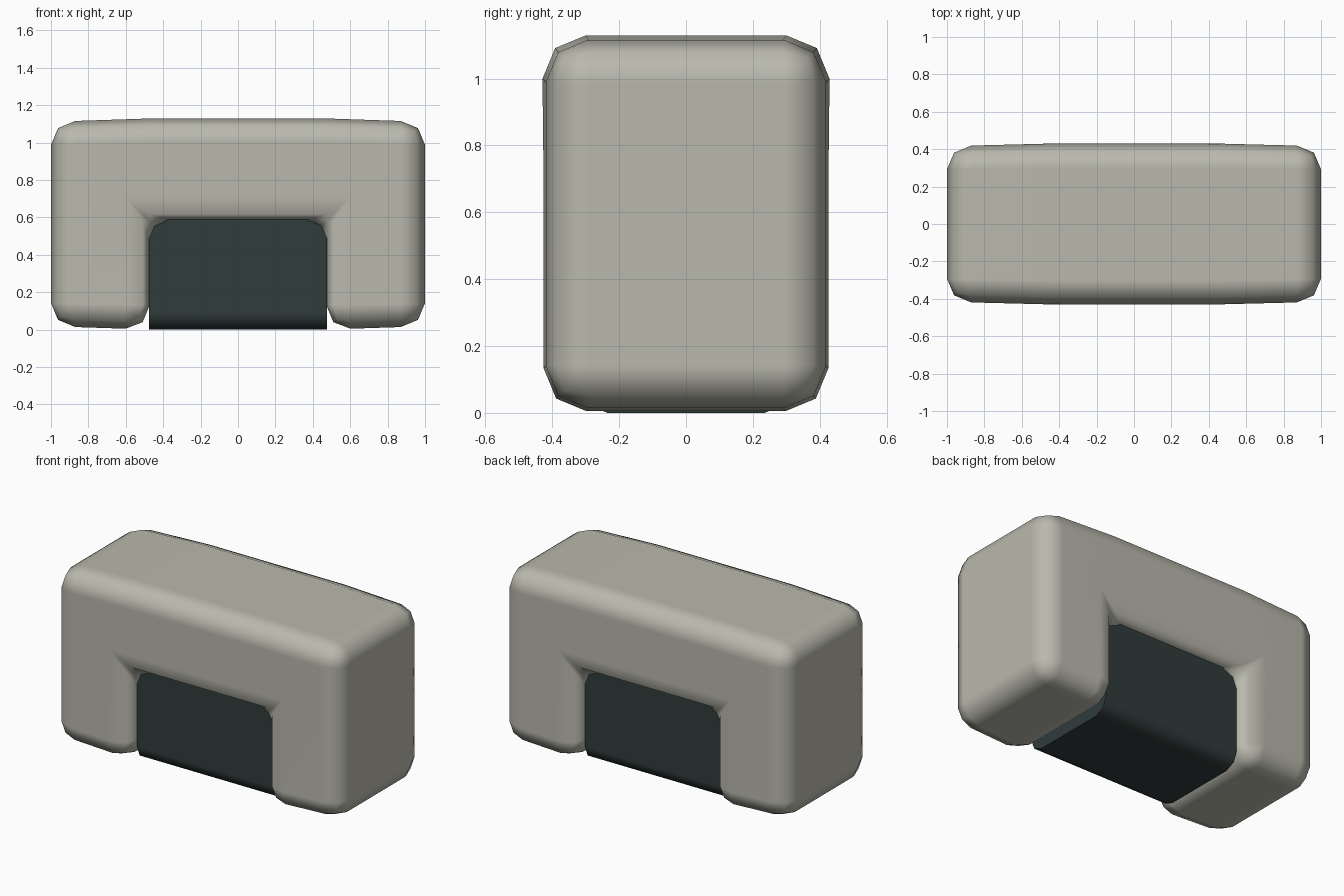
import bpy, bmesh

if "Cube" in bpy.data.objects:
    bpy.data.objects.remove(bpy.data.objects["Cube"])


def material(name, rgb):
    m = bpy.data.materials.new(name)
    m.diffuse_color = (*rgb, 1)
    m.use_nodes = True
    m.node_tree.nodes["Principled BSDF"].inputs["Base Color"].default_value = m.diffuse_color
    return m


STONE = material("warm grey", (0.49, 0.485, 0.42))
DARK = material("dark slate", (0.03, 0.045, 0.044))


def extruded(name, xs, zs, skip, y, mat, rounded, width=0.13, taper=0.0):
    """Grid of cells in x/z, pulled through in y, with chosen edges rounded."""
    bm = bmesh.new()
    verts = {(i, k): bm.verts.new((x, -y, z))
             for i, x in enumerate(xs) for k, z in enumerate(zs)}
    for i in range(len(xs) - 1):
        for k in range(len(zs) - 1):
            if (i, k) not in skip:
                bm.faces.new([verts[c] for c in ((i, k), (i + 1, k), (i + 1, k + 1), (i, k + 1))])
    res = bmesh.ops.extrude_face_region(bm, geom=bm.faces[:], use_keep_orig=True)
    moved = [g for g in res["geom"] if isinstance(g, bmesh.types.BMVert)]
    bmesh.ops.translate(bm, verts=moved, vec=(0, 2 * y, 0))
    bmesh.ops.recalc_face_normals(bm, faces=bm.faces[:])
    bm.normal_update()
    edges = [e for e in bm.edges if e.calc_face_angle(0) > 0.5 and rounded(e)]
    bmesh.ops.bevel(bm, geom=edges, offset=width, segments=2, profile=0.5,
                    affect='EDGES', clamp_overlap=True)
    # slight taper towards both ends
    mid = (zs[0] + zs[-1]) / 2
    for v in bm.verts:
        f = 1 - taper * max(0, min(abs(v.co.x), 0.9) - 0.45) / 0.42
        v.co.y *= f
        v.co.z = mid + (v.co.z - mid) * f
    bmesh.ops.recalc_face_normals(bm, faces=bm.faces[:])
    me = bpy.data.meshes.new(name)
    bm.to_mesh(me)
    bm.free()
    me.materials.append(mat)
    me.shade_smooth()
    me.set_sharp_from_angle(angle=1.0)
    ob = bpy.data.objects.new(name, me)
    bpy.context.collection.objects.link(ob)
    wn = ob.modifiers.new("even shading", 'WEIGHTED_NORMAL')
    wn.weight = 100
    wn.keep_sharp = True
    return ob


# Rounded stone arch with an opening at the bottom centre
extruded("stone_arch", (-1, -0.472, 0.472, 1), (0, 0.58, 1.13), {(1, 0)}, 0.43,
         STONE, lambda e: True, taper=0.025)

# Dark block recessed in the opening, rounded along its lower long edges
extruded("dark_infill", (-0.476, 0.476), (0.0, 0.62), set(), 0.325, DARK,
         lambda e: all(v.co.z < 0.1 for v in e.verts)
         and abs(e.verts[0].co.x - e.verts[1].co.x) > 0.5, 0.09)
